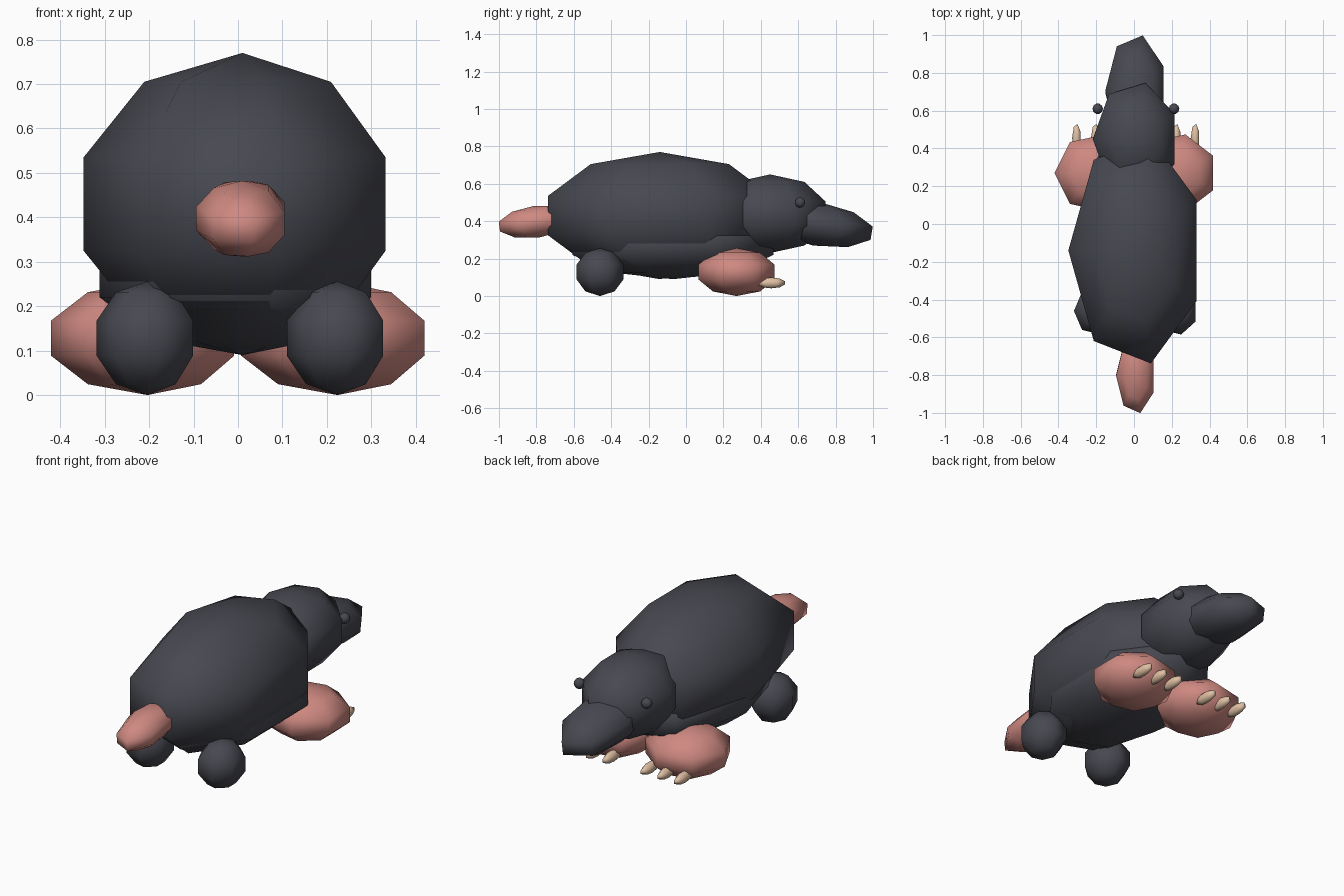
import bpy, bmesh
from math import radians
from mathutils import Matrix, Vector

cube = bpy.data.objects.get("Cube")
if cube:
    bpy.data.objects.remove(cube, do_unlink=True)


def make_material(name, rgb):
    mat = bpy.data.materials.new(name)
    mat.use_nodes = True
    color = (*rgb, 1.0)
    mat.diffuse_color = color
    mat.node_tree.nodes["Principled BSDF"].inputs["Base Color"].default_value = color
    return mat


FUR = make_material("charcoal_fur", (0.064, 0.066, 0.082))
SKIN = make_material("pink_skin", (0.62, 0.25, 0.22))
CLAW = make_material("cream_claw", (0.75, 0.53, 0.37))

MID = 0.01  # x of the mirror plane


def blob(name, mat, center, radii, tilt=0.0, segments=7, rings=5):
    """Low-poly smooth ellipsoid with a vertex column on its -x side."""
    bm = bmesh.new()
    bmesh.ops.create_uvsphere(bm, u_segments=segments, v_segments=rings, radius=1)
    bm.transform(Matrix.Rotation(radians(90), 4, "Z"))
    bm.transform(Matrix.Diagonal((*radii, 1)))
    bm.transform(Matrix.Rotation(tilt, 4, "X"))
    for face in bm.faces:
        face.smooth = True
    mesh = bpy.data.meshes.new(name)
    bm.to_mesh(mesh)
    bm.free()
    mesh.materials.append(mat)
    obj = bpy.data.objects.new(name, mesh)
    obj.location = Vector(center)
    bpy.context.collection.objects.link(obj)
    return obj


# Torso, belly, head and snout
blob("body", FUR, (MID, -0.14, 0.43), (0.376, 0.645, 0.34))
blob("belly", FUR, (MID, -0.07, 0.278), (0.338, 0.58, 0.188))
blob("head", FUR, (MID, 0.45, 0.44), (0.24, 0.32, 0.21))
blob("snout", FUR, (MID, 0.70, 0.385), (0.17, 0.32, 0.117), tilt=-0.167)

# Tail
blob("tail", SKIN, (MID, -0.80, 0.397), (0.11, 0.215, 0.086), tilt=0.13)

# Paired parts
for side, s in (("left", 1), ("right", -1)):
    paw_x = MID + s * 0.214
    blob(f"{side}_eye", FUR, (MID + s * 0.202, 0.61, 0.50), (0.028,) * 3,
         segments=10, rings=8)
    blob(f"{side}_front_paw", SKIN, (paw_x, 0.27, 0.128), (0.228, 0.22, 0.128))
    blob(f"{side}_hind_foot", FUR, (paw_x, -0.46, 0.128), (0.12, 0.135, 0.128))
    for i in (-1, 0, 1):
        blob(f"{side}_claw_{i + 2}", CLAW, (paw_x + i * 0.1, 0.455, 0.07),
             (0.025, 0.08, 0.029))
